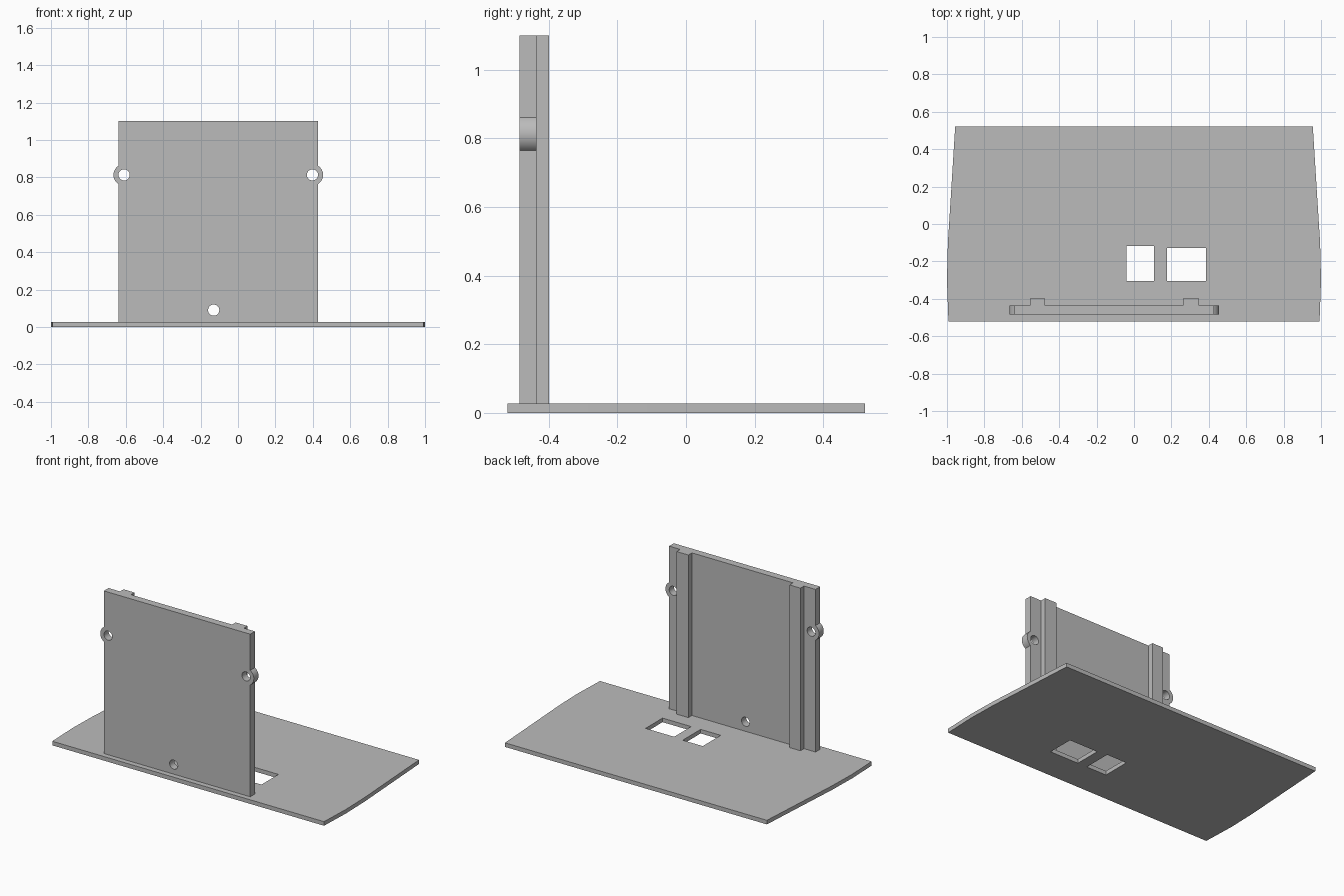
import bpy
from math import cos, sin, pi, asin, radians

if "Cube" in bpy.data.objects:
    bpy.data.objects.remove(bpy.data.objects["Cube"], do_unlink=True)

grey = bpy.data.materials.new("plain grey")
grey.use_nodes = True
grey.diffuse_color = (0.5, 0.5, 0.5, 1)
grey.node_tree.nodes["Principled BSDF"].inputs["Base Color"].default_value = (0.5, 0.5, 0.5, 1)


def rect(x0, x1, y0, y1):
    return [(x0, y0), (x1, y0), (x1, y1), (x0, y1)]


def arc(cx, cy, r, a0, a1, n):
    return [(cx + r * cos(a0 + (a1 - a0) * i / n), cy + r * sin(a0 + (a1 - a0) * i / n))
            for i in range(n + 1)]


def circle(cx, cy, r):
    return arc(cx, cy, r, 0, 2 * pi, 40)[:-1]


def plate(name, outlines, thickness, location, upright=False):
    """Flat plate from closed outlines; inner outlines become holes."""
    curve = bpy.data.curves.new(name, "CURVE")
    curve.dimensions = "2D"
    curve.fill_mode = "BOTH"
    curve.extrude = thickness / 2
    for points in outlines:
        spline = curve.splines.new("POLY")
        spline.points.add(len(points) - 1)
        for p, (x, y) in zip(spline.points, points):
            p.co = (x, y, 0, 1)
        spline.use_cyclic_u = True
    ob = bpy.data.objects.new(name, curve)
    bpy.context.collection.objects.link(ob)
    ob.location = location
    if upright:
        ob.rotation_euler.x = radians(90)
    bpy.ops.object.select_all(action="DESELECT")
    ob.select_set(True)
    bpy.context.view_layer.objects.active = ob
    bpy.ops.object.convert(target="MESH")
    ob = bpy.context.object
    ob.data.materials.clear()
    ob.data.materials.append(grey)
    # weld the caps to the walls
    bpy.ops.object.mode_set(mode="EDIT")
    bpy.ops.mesh.select_all(action="SELECT")
    bpy.ops.mesh.remove_doubles(threshold=0.0001)
    bpy.ops.mesh.normals_make_consistent(inside=False)
    bpy.ops.object.mode_set(mode="OBJECT")
    bpy.ops.object.shade_smooth_by_angle(angle=radians(30))
    return ob


# Base plate with gently bowed sides and two connector windows
BASE = 0.027
side = [(0.992, -0.52), (1.0, -0.3), (0.995, -0.1), (0.981, 0.12), (0.956, 0.522)]
outline = side + [(-x, y) for x, y in reversed(side)]
plate("base_plate",
      [outline, rect(-0.04, 0.107, -0.305, -0.118), rect(0.176, 0.385, -0.305, -0.128)],
      BASE, (0, 0, BASE / 2))

# Upright panel with a rounded screw ear on each edge
LEFT, RIGHT, TOP = -0.64, 0.429, 1.10
EAR_Z, EAR_R, HOLE_R, INSET = 0.813, 0.057, 0.03, 0.031
FRONT, BACK, RIB_BACK = -0.485, -0.436, -0.399
half = pi / 2 - asin(INSET / EAR_R)
ear_l, ear_r = LEFT + INSET, RIGHT - INSET
panel = [(LEFT, BASE), (RIGHT, BASE)]
panel += arc(ear_r, EAR_Z, EAR_R, -half, half, 16)
panel += [(RIGHT, TOP), (LEFT, TOP)]
panel += arc(ear_l, EAR_Z, EAR_R, pi - half, pi + half, 16)
holes = [circle(ear_l, EAR_Z, HOLE_R), circle(ear_r, EAR_Z, HOLE_R), circle(-0.13, 0.09, HOLE_R)]
plate("upright_panel", [panel] + holes, BACK - FRONT, (0, (FRONT + BACK) / 2, 0), True)

# Stiffening ribs on the back of the panel
for name, x0, x1 in (("right_rib", -0.556, -0.476), ("left_rib", 0.262, 0.348)):
    plate(name, [rect(x0, x1, BASE, TOP)], RIB_BACK - BACK, (0, (BACK + RIB_BACK) / 2, 0), True)
